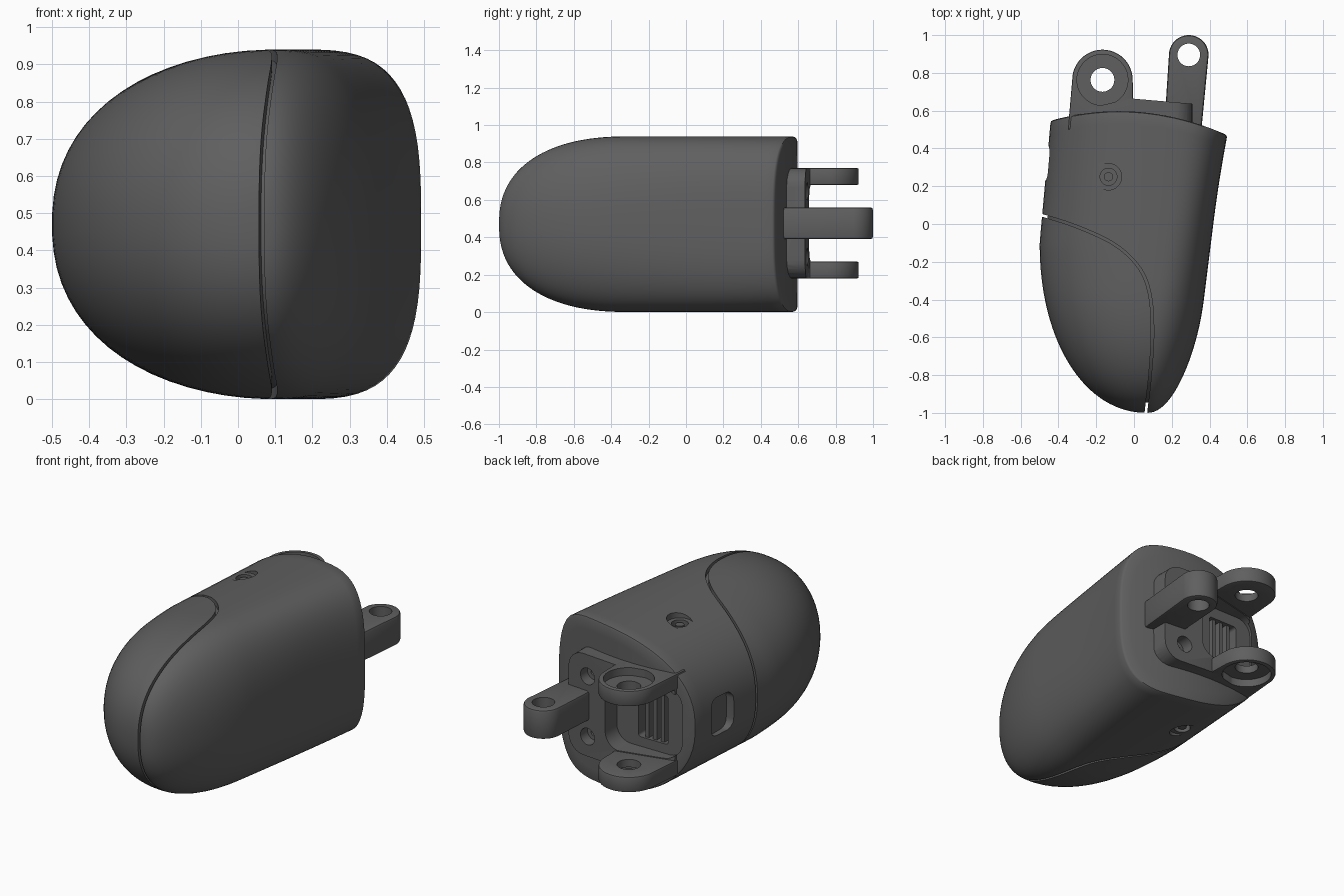
import bpy, bmesh
from math import sin, cos, pi, radians
from mathutils import Matrix, Vector

if "Cube" in bpy.data.objects:
    bpy.data.objects.remove(bpy.data.objects["Cube"], do_unlink=True)

grey = bpy.data.materials.new("dark_grey_plastic")
grey.use_nodes = True
colour = (0.115, 0.115, 0.115, 1)
grey.diffuse_color = colour
grey.node_tree.nodes["Principled BSDF"].inputs["Base Color"].default_value = colour
MID = 0.47


# ---------- helpers ----------
def finish(name, bm):
    bmesh.ops.recalc_face_normals(bm, faces=bm.faces)
    if bm.calc_volume(signed=True) < 0:
        bmesh.ops.reverse_faces(bm, faces=bm.faces)
    mesh = bpy.data.meshes.new(name)
    bm.to_mesh(mesh)
    bm.free()
    mesh.materials.append(grey)
    ob = bpy.data.objects.new(name, mesh)
    bpy.context.collection.objects.link(ob)
    return ob


PLACE = {"X": lambda a, b, c: (c, a, b), "Y": lambda a, b, c: (a, c, b), "Z": lambda a, b, c: (a, b, c)}


def prism(name, pts, lo, hi, axis="Z"):
    """Outline across the given axis, extruded along it from lo to hi."""
    bm = bmesh.new()
    rows = [[bm.verts.new(PLACE[axis](a, b, c)) for a, b in pts] for c in (lo, hi)]
    for row in rows:
        bm.faces.new(row)
    n = len(pts)
    for i in range(n):
        j = (i + 1) % n
        bm.faces.new((rows[0][i], rows[0][j], rows[1][j], rows[1][i]))
    return finish(name, bm)


def disc(name, a, b, r, lo, hi, axis="Z"):
    ring = [(a + r * cos(2 * pi * i / 40), b + r * sin(2 * pi * i / 40)) for i in range(40)]
    return prism(name, ring, lo, hi, axis)


def rounded(a0, a1, b0, b1, r):
    pts = []
    for q, (a, b) in enumerate(((a1 - r, b1 - r), (a0 + r, b1 - r), (a0 + r, b0 + r), (a1 - r, b0 + r))):
        for i in range(7):
            t = pi / 2 * (q + i / 6)
            pts.append((a + r * cos(t), b + r * sin(t)))
    return pts


def apply(ob, mod):
    bpy.context.view_layer.objects.active = ob
    bpy.ops.object.modifier_apply(modifier=mod.name)


def volume(mesh):
    bm = bmesh.new()
    bm.from_mesh(mesh)
    v = bm.calc_volume()
    bm.free()
    return v


def boolean(ob, other, op="DIFFERENCE", keep=0.5):
    """Try each solver until the result keeps a sensible share of the volume."""
    before = ob.data.copy()
    for solver in ("EXACT", "MANIFOLD", "FLOAT"):
        mod = ob.modifiers.new("bool", "BOOLEAN")
        mod.operation, mod.solver, mod.object = op, solver, other
        apply(ob, mod)
        if volume(ob.data) > keep * volume(before):
            break
        ob.data = before.copy()
    bpy.data.objects.remove(other, do_unlink=True)


def bevel(ob, width):
    mod = ob.modifiers.new("bevel", "BEVEL")
    mod.width, mod.segments, mod.limit_method = width, 2, "ANGLE"
    mod.angle_limit = radians(50)
    apply(ob, mod)


def smooth(ob):
    bpy.ops.object.select_all(action="DESELECT")
    ob.select_set(True)
    bpy.context.view_layer.objects.active = ob
    bpy.ops.object.shade_smooth_by_angle(angle=radians(32))


# ---------- main shell: rounded nose lofted to a bowed rear face ----------
def step(t):
    t = min(max(t, 0), 1)
    return t * t * (3 - 2 * t)


def dome(y, start, n):
    t = min(max((start - y) / (start + 1), 0), 1)
    return max(1 - t ** n, 0) ** (1 / n)


def back(x):
    return 0.597 - 0.385 * (x + 0.08) ** 2


def section(y, t):
    k = step((y + 1) / 1.5)
    cx = 0.07 + 0.1 * k
    left = 0.07 - (0.57 - 0.09 * max(y + 0.1, 0)) * dome(y, -0.1, 2.1)
    right = 0.07 + (0.35 + 0.125 * y + 0.07 * max(y, 0) ** 2) * dome(y, -0.4, 2.1)
    c, s = cos(t), sin(t)
    a, n = (right - cx, 2.1 + 0.9 * k) if c > 0 else (cx - left, 2.1 + 0.2 * k)
    x = cx + a * abs(c) ** (2 / n) * (1 if c > 0 else -1)
    z = MID * dome(y, -0.3, 2.35) * abs(s) ** (2 / n) * (1 if s > 0 else -1)
    return x, z


def shell(name):
    bm = bmesh.new()
    seg, rings = 72, 44
    grid = []
    for r in range(1, rings + 1):
        y0 = -1 + 1.45 * (r / rings) ** 1.7
        row = []
        for i in range(seg):
            t = 2 * pi * (i + 0.5) / seg
            x, z = section(y0, t)
            y = y0 + step((y0 + 0.2) / 0.65) * (back(x) - 0.012 - 0.45)
            x, z = section(y, t)
            row.append((x, y, z))
        grid.append(row)
    rim, cx = grid[-1], 0.12
    for f in (0.994, 0.975, 0.85, 0.7, 0.55, 0.4, 0.25, 0.12):
        row = []
        for x, y, z in rim:
            bx = cx + f * (x - cx)
            row.append((bx, back(bx) - (0.004 if f > 0.98 else 0), f * z))
        grid.append(row)
    vs = [[bm.verts.new((x, y, z + MID)) for x, y, z in row] for row in grid]
    nose, tail = bm.verts.new((0.07, -1, MID)), bm.verts.new((cx, back(cx), MID))
    for i in range(seg):
        j = (i + 1) % seg
        bm.faces.new((nose, vs[0][i], vs[0][j]))
        bm.faces.new((tail, vs[-1][j], vs[-1][i]))
        for a, b in zip(vs, vs[1:]):
            bm.faces.new((a[i], b[i], b[j], a[j]))
    return finish(name, bm)


body = shell("main_shell")

# ---------- parting groove along a curve, kept shallow by an inner copy ----------
keys = [Vector(p) for p in ((-0.75, 0.13), (-0.6, 0.08), (-0.49, 0.047), (-0.3, -0.015), (-0.1, -0.11),
                            (0.03, -0.235), (0.085, -0.38), (0.098, -0.58), (0.085, -0.8),
                            (0.065, -0.98), (0.055, -1.1), (0.045, -1.2))]
path = []
for p0, p1, p2, p3 in zip(keys, keys[1:], keys[2:], keys[3:]):
    for i in range(6):
        t = i / 6
        path.append(0.5 * (2 * p1 + (p2 - p0) * t + (2 * p0 - 5 * p1 + 4 * p2 - p3) * t * t
                           + (3 * p1 - p0 - 3 * p2 + p3) * t ** 3))
sides = ([], [])
for a, b, c in zip(path, path[1:], path[2:]):
    d = (c - a).normalized() * 0.007
    sides[0].append((b.x - d.y, b.y + d.x))
    sides[1].append((b.x + d.y, b.y - d.x))
groove = prism("groove_cutter", sides[0] + sides[1][::-1], -0.1, 1.1)
core = shell("core_cutter")
pivot = Vector((0, -0.1, MID))
core.data.transform(Matrix.Translation(pivot) @ Matrix.Scale(0.94, 4) @ Matrix.Translation(-pivot))
boolean(groove, core, keep=0.1)
boolean(body, groove)

# ---------- stepped screw holes, top and bottom ----------
for s in (1, -1):
    for r, depth in ((0.07, 0.05), (0.045, 0.085)):
        ends = sorted((MID + s * 0.6, MID + s * (0.465 - depth)))
        boolean(body, disc("hole_cutter", -0.135, 0.25, r, *ends))
    ends = sorted((MID + s * 0.36, MID + s * 0.41))
    smooth(disc("shell_screw", -0.135, 0.25, 0.024, *ends))

# ---------- side port ----------
boolean(body, prism("port_cutter", rounded(0.23, 0.41, 0.36, 0.58, 0.05), -0.6, -0.42, "X"))

# ---------- rear mounting boss with pocket, connector window and screw holes ----------
boss = prism("rear_boss", rounded(-0.34, 0.31, 0.18, 0.77, 0.1), 0.45, 0.8, "Y")
boolean(boss, prism("boss_trim", [(-0.5, 0.3), (0.5, 0.3), (0.5, 0.62), (-0.02, 0.665), (-0.5, 0.55)],
                    0, 1), "INTERSECT", 0.1)
boolean(body, boss, "UNION")
boolean(body, prism("pocket_cutter", rounded(-0.37, 0.06, 0.275, 0.675, 0.09), 0.55, 0.9, "Y"))
boolean(body, prism("window_cutter", rounded(-0.27, -0.08, 0.33, 0.61, 0.015), 0.46, 0.9, "Y"))
for z in (0.295, 0.645):
    boolean(body, disc("bore_cutter", 0.18, z, 0.048, 0.58, 0.9, "Y"))
    boolean(body, disc("bore_cutter", 0.18, z, 0.026, 0.5, 0.9, "Y"))
smooth(body)
for x in (-0.225, -0.175, -0.125):
    prism("connector_bar", rounded(x - 0.012, x + 0.012, 0.325, 0.615, 0.004), 0.455, 0.535, "Y")


# ---------- hinge lugs and control arm ----------
def lug(name, cx, cy, r, base, z0, z1, hole, chamfer):
    arc = [(cx + r * cos(pi * i / 24), cy + r * sin(pi * i / 24)) for i in range(25)]
    ob = prism(name, arc + base, z0, z1)
    bevel(ob, chamfer)
    boolean(ob, disc("lug_hole", cx, cy, hole, -1, 2))
    return ob


foot = [(-0.35, 0.5), (0.0, 0.5)]
for name, z0, z1, c0, c1 in (("upper_lug", 0.68, 0.77, 0.725, 0.9), ("lower_lug", 0.18, 0.27, 0.05, 0.225)):
    ob = lug(name, -0.167, 0.763, 0.16, foot, z0, z1, 0.063, 0.008)
    boolean(ob, disc("counterbore", -0.167, 0.763, 0.135, c0, c1))
    smooth(ob)
smooth(lug("control_arm", 0.29, 0.895, 0.105, [(0.158, 0.48), (0.355, 0.48)], 0.39, 0.56, 0.06, 0.014))
